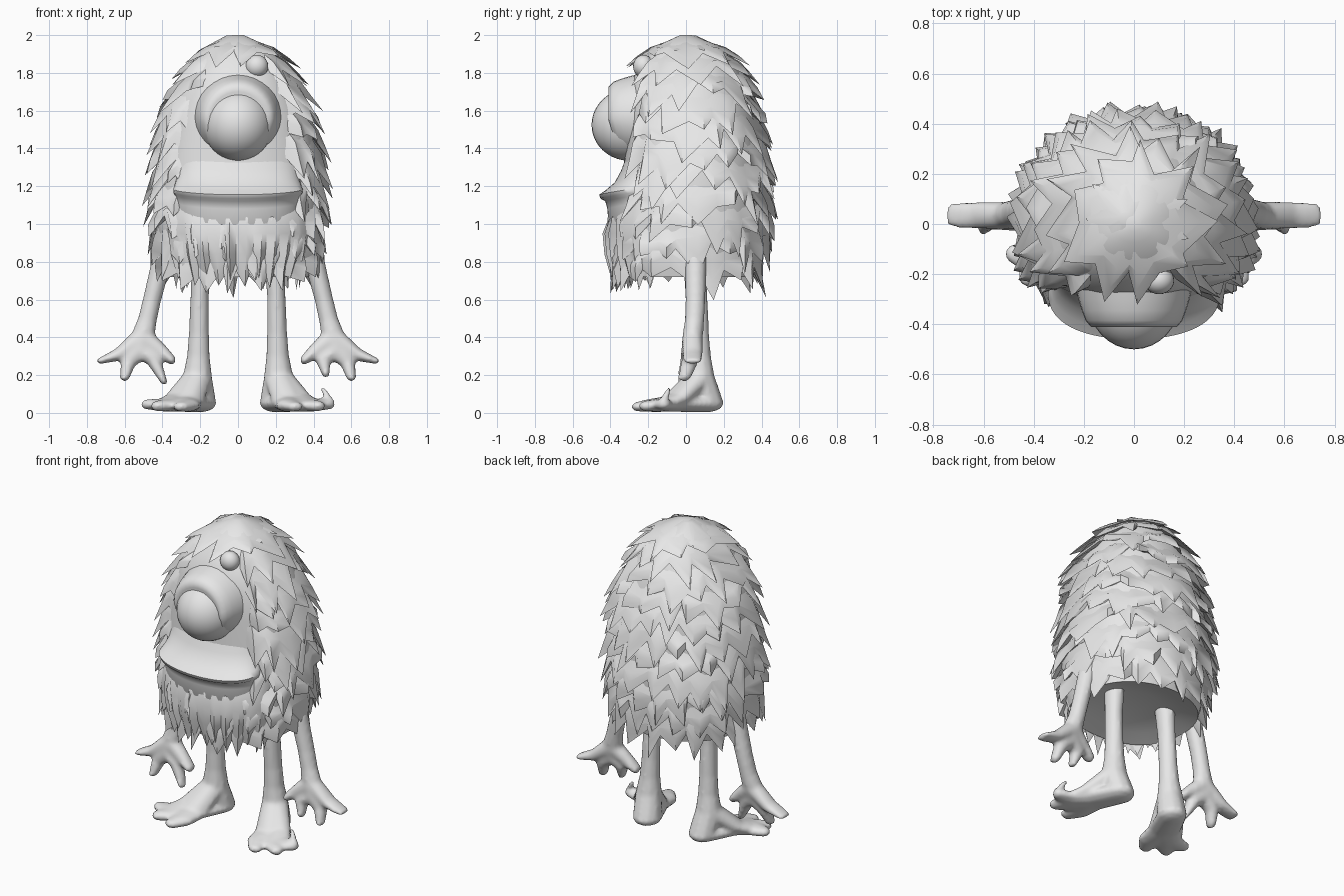
import bpy, bmesh, math, random
from mathutils import Vector, Matrix

if "Cube" in bpy.data.objects:
    bpy.data.objects.remove(bpy.data.objects["Cube"])

random.seed(11)
grey = bpy.data.materials.new("light_grey")
grey.diffuse_color = (0.8, 0.8, 0.8, 1)
grey.use_nodes = True
grey.node_tree.nodes["Principled BSDF"].inputs["Base Color"].default_value = grey.diffuse_color

# body profile: height, half width, front depth, back depth
PROFILE = [(2.0, .03, .03, .03), (1.95, .14, .14, .16), (1.88, .215, .215, .24),
           (1.75, .30, .295, .315), (1.6, .37, .32, .365), (1.4, .41, .325, .40),
           (1.15, .43, .335, .42), (1.0, .43, .37, .42), (.85, .41, .365, .39),
           (.70, .37, .34, .35)]


def radii(z):
    z = min(max(z, .70), 2.0)
    for a, b in zip(PROFILE, PROFILE[1:]):
        if z >= b[0]:
            t = (a[0] - z) / (a[0] - b[0])
            return [p + (q - p) * t for p, q in zip(a[1:], b[1:])]
    return PROFILE[-1][1:]


def on_body(angle, z, off=0):
    """Point on the slightly squared body surface, pushed outwards by off."""
    w, f, b = radii(z)
    s = math.sin(angle)
    y = (b + off) * abs(s) ** .85 if s > 0 else -(f + off) * abs(s) ** .72
    return Vector(((w + off) * math.cos(angle), y, z))


def finish(name, bm, angle=40):
    bmesh.ops.recalc_face_normals(bm, faces=bm.faces[:])
    me = bpy.data.meshes.new(name)
    bm.to_mesh(me)
    bm.free()
    ob = bpy.data.objects.new(name, me)
    bpy.context.collection.objects.link(ob)
    me.materials.append(grey)
    bpy.ops.object.select_all(action='DESELECT')
    ob.select_set(True)
    bpy.context.view_layer.objects.active = ob
    bpy.ops.object.shade_smooth_by_angle(angle=math.radians(angle))
    return ob


def loft(bm, rows, closed=True):
    """Skin a list of equally long point rows with quads."""
    vs = [[bm.verts.new(p) for p in r] for r in rows]
    n = len(rows[0])
    for a, b in zip(vs, vs[1:]):
        for i in range(n if closed else n - 1):
            j = (i + 1) % n
            bm.faces.new((a[i], a[j], b[j], b[i]))
    return vs


# body core
bm = bmesh.new()
N = 48
heights = [2.0, 1.98, 1.95, 1.92, 1.88, 1.82, 1.75, 1.68, 1.6, 1.5, 1.4,
           1.28, 1.15, 1.0, .9, .8, .72]
rings = [[on_body(math.tau * i / N, z) for i in range(N)] for z in heights]
rings.append([Vector((p.x * .75, p.y * .75, .75)) for p in rings[-1]])
rings.append([Vector((p.x * .4, p.y * .4, .78)) for p in rings[-2]])
vs = loft(bm, rings)
bm.faces.new(vs[0])
bm.faces.new(vs[-1])
finish("body", bm, 60)

# fur tiers: ragged skirts that sink into the body across the bare face
tiers = [(1.975, .13), (1.91, .17), (1.81, .19), (1.70, .21), (1.59, .21),
         (1.47, .22), (1.35, .22), (1.23, .22), (1.11, .22), (1.0, .23), (.90, .25)]
for k, (z0, h) in enumerate(tiers):
    bm = bmesh.new()
    w, f, b = radii(z0 - h / 2)
    tufts = max(9, round(math.pi * (w + (f + b) / 2) / .125))
    rows = [[], [], [], [], []]
    wave = random.uniform(0, 6)
    for i in range(tufts * 2):
        a = math.tau * (i + (k % 2) + random.uniform(-.45, .45)) / (tufts * 2)
        tip = i % 2 == 0
        s = math.sin(a)
        bare = s < -.74 and 1.16 < z0 < 1.95
        g = random.uniform(.55, 1.3)
        low = h * (.25 + .75 * g if tip else random.uniform(.42, .66))
        out = (.03 + .042 * g if tip else random.uniform(.008, .03))
        dip = .03 * math.sin(5 * a + wave) if k > 1 else 0
        if s < -.6 and z0 < 1.15:
            out *= .8
        spec = [(dip * .5, -.008), (.3 * h + dip, .034 if tip else .012),
                (.62 * low + dip if tip else .55 * low + dip, .054 if tip else .014),
                (low + dip, out), (.4 * h + dip, -.02)]
        for row, (dz, off) in zip(rows, spec):
            row.append(on_body(a, z0 - dz, -.03 if bare else off))
    loft(bm, rows)
    finish("fur_tier_%d" % (k + 1), bm, 50)

# crown tuft
bm = bmesh.new()
turns = [math.tau * i / 18 for i in range(18)]
ring_a = [Vector((-.03 + .03 * math.cos(t), .02 + .03 * math.sin(t), 1.999)) for t in turns]
ring_b = []
for i, t in enumerate(turns):
    r = (.22 if i % 2 else .15) * random.uniform(.8, 1.1)
    ring_b.append(Vector((r * math.cos(t), .02 + r * math.sin(t), 1.985 - r * .3)))
vs = loft(bm, [ring_a, ring_b, [Vector((p.x * .6, p.y * .6, 1.93)) for p in ring_b]])
bm.faces.new(vs[0])
finish("crown_tuft", bm, 45)

# mouth: flared ledge along the lower edge of the face
bm = bmesh.new()
rows = []
for z, off in [(1.36, -.012), (1.28, .015), (1.22, .045), (1.18, .09), (1.155, .125),
               (1.135, .115), (1.12, .085), (1.08, .065), (1.0, .04), (.92, -.01)]:
    row = []
    for i in range(33):
        u = i / 16 - 1
        a = math.radians(-90 + 54 * u)
        fade = 1 - abs(u) ** 4
        row.append(on_body(a, z + .04 * u * u, off * fade - .02 * (1 - fade)))
    rows.append(row)
loft(bm, rows, False)
finish("lower_lip", bm, 50)

# beard: long soft locks hanging from the lip
bm = bmesh.new()
rows = [[] for _ in range(6)]
COLS = 29
for i in range(COLS):
    u = 2 * i / (COLS - 1) - 1
    a = math.radians(-90 + 68 * u + random.uniform(-1.5, 1.5))
    tip = i % 2 == 1
    fade = 1 - abs(u) ** 4
    puff = random.uniform(.01, .025) if tip else -.008
    low = random.uniform(.645, .71) if tip else random.uniform(.73, .78)
    for row, (z, off) in zip(rows, [(1.13, .03), (1.05, .045), (.95, .05 + puff),
                                    (.84, .045 + puff), (low, .025 + puff), (.80, -.02)]):
        row.append(on_body(a, z, off * fade - .02 * (1 - fade)))
loft(bm, rows, False)
finish("beard", bm, 55)

# eyeball and thick eyelid rim
bm = bmesh.new()
bmesh.ops.create_uvsphere(bm, u_segments=32, v_segments=20, radius=1,
                          matrix=Matrix.LocRotScale(Vector((0, -.30, 1.525)), None,
                                                    Vector((.185, .20, .19))))
finish("eyeball", bm, 60)
bm = bmesh.new()
rings = []
for y, r, z in [(-.22, .24, 1.56), (-.30, .222, 1.56), (-.345, .208, 1.56),
                (-.385, .193, 1.56), (-.41, .172, 1.555), (-.41, .15, 1.55)]:
    rings.append([Vector((r * math.cos(math.tau * i / 32), y + .05 * max(0, -math.sin(math.tau * i / 32)),
                          z + r * math.sin(math.tau * i / 32))) for i in range(32)])
vs = loft(bm, rings)
bm.faces.new(vs[-1])
finish("eyelid", bm, 60)

# soft brow fold
bm = bmesh.new()
bmesh.ops.create_uvsphere(bm, u_segments=24, v_segments=14, radius=1,
                          matrix=Matrix.LocRotScale(Vector((.10, -.225, 1.835)), None,
                                                    Vector((.06, .055, .06))))
finish("brow_fold", bm, 60)


def limb(name, chains, side, voxel=.013):
    """Hull neighbouring ellipsoids of each chain, then fuse into one skin."""
    bm = bmesh.new()
    for chain in chains:
        for pair in zip(chain, chain[1:]):
            part = bmesh.new()
            for x, y, z, rx, ry, rz in pair:
                m = Matrix.LocRotScale(Vector((x * side, y, z)), None, Vector((rx, ry, rz)))
                bmesh.ops.create_icosphere(part, subdivisions=2, radius=1, matrix=m)
            bmesh.ops.convex_hull(part, input=part.verts[:])
            loose = [v for v in part.verts if not v.link_faces]
            bmesh.ops.delete(part, geom=loose, context='VERTS')
            tmp = bpy.data.meshes.new("tmp")
            part.to_mesh(tmp)
            part.free()
            bm.from_mesh(tmp)
            bpy.data.meshes.remove(tmp)
    ob = finish(name, bm)
    mod = ob.modifiers.new("fuse", 'REMESH')
    mod.mode = 'VOXEL'
    mod.voxel_size = voxel
    mod.use_smooth_shade = True
    mod = ob.modifiers.new("soften", 'SMOOTH')
    mod.iterations = 4


for side, word in ((-1, "left"), (1, "right")):
    # arm with four webbed fingers
    palm = (.505, .035, .40, .065, .055, .05)
    web = (.52, .025, .335, .095, .05, .04)
    inner = (.465, -.01, .205, .02, .035, .02) if side > 0 else \
            (.392, -.01, .165, .018, .035, .018)
    arm = [(.36, .05, .97, .055, .06, .05), (.40, .05, .82, .057, .06, .05),
           (.425, .05, .72, .053, .057, .05), (.455, .05, .6, .05, .054, .05),
           (.48, .045, .49, .052, .053, .05), palm, web]
    fingers = [[palm, (.63, .035, .31, .035, .055, .035), (.73, .035, .275, .02, .05, .016)],
               [web, (.58, .02, .27, .042, .045, .035), (.60, -.01, .185, .026, .035, .018)],
               [web, (.45, .015, .285, .042, .045, .035), inner],
               [palm, (.415, .02, .33, .045, .045, .04), (.35, .01, .28, .022, .04, .026)]]
    limb(word + "_arm", [arm] + fingers, side)

    # leg flaring into a toed-out foot
    ankle = (.215, .075, .19, .08, .078, .05)
    mid = (.28, -.06, .05, .10, .09, .045)
    heel = (.20, .11, .05, .088, .092, .048)
    ball = (.355, -.13, .042, .10, .09, .036)
    leg = [(.19, .05, .85, .06, .07, .05), (.203, .055, .62, .05, .06, .05),
           (.207, .065, .42, .055, .058, .05), (.21, .07, .30, .062, .063, .05),
           ankle, heel, mid, ankle]
    toes = [[mid, ball, (.48, -.12, .045, .035, .04, .028)],
            [ball, (.425, -.215, .036, .038, .036, .028)],
            [mid, (.27, -.18, .04, .07, .06, .036), (.30, -.255, .033, .045, .035, .026)],
            [ankle, (.33, -.03, .08, .06, .06, .03), ball]]
    if side > 0:   # upturned claw
        toes.append([(.49, -.12, .06, .022, .022, .02), (.45, -.09, .125, .014, .014, .014)])
    limb(word + "_leg", [leg] + toes, side)
